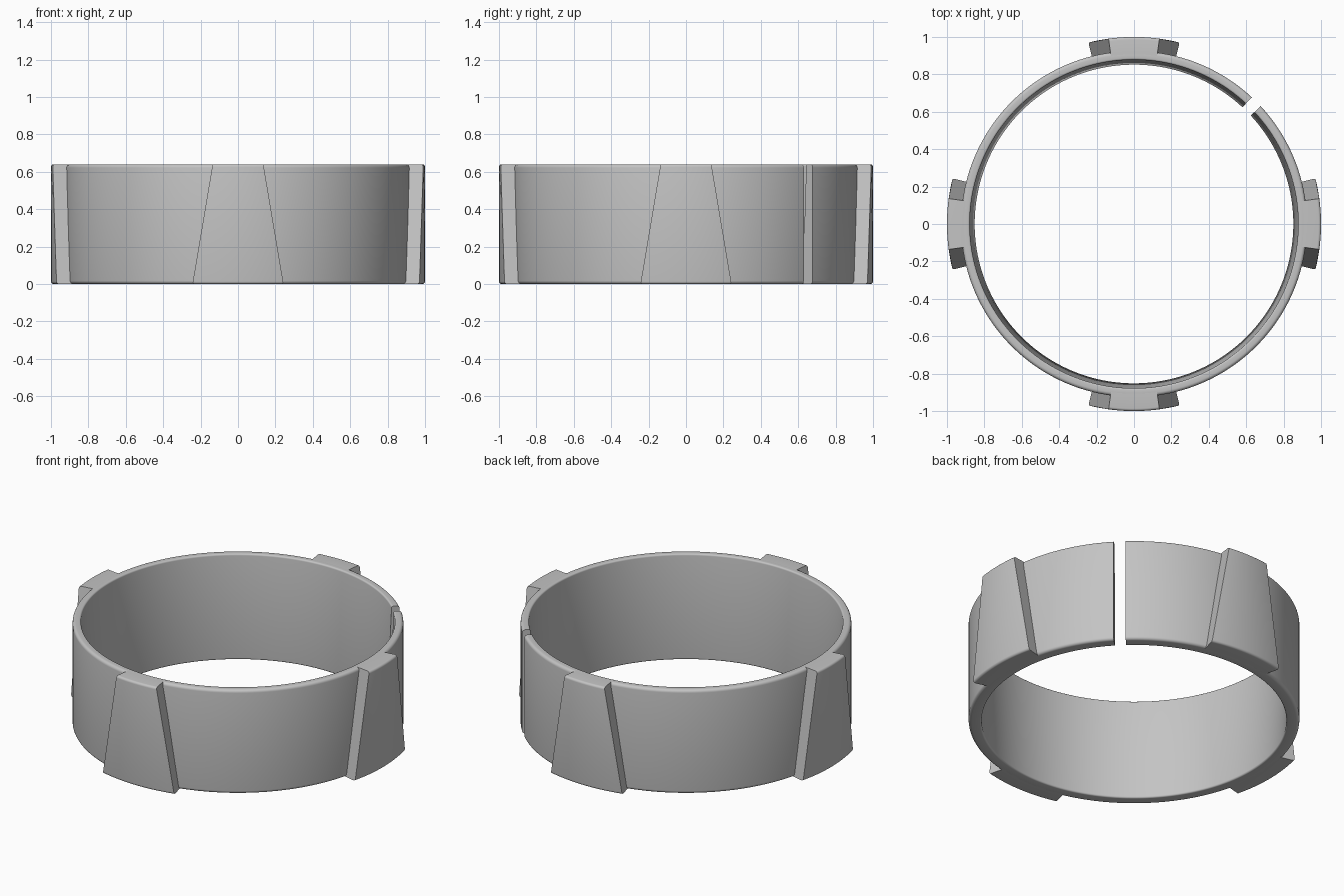
import bpy, bmesh
from math import sin, cos, pi, radians

cube = bpy.data.objects.get("Cube")
if cube:
    bpy.data.objects.remove(cube)

HEIGHT = 0.64

grey = bpy.data.materials.new("plain grey")
grey.use_nodes = True
colour = (0.55, 0.55, 0.55, 1)
grey.diffuse_color = colour
grey.node_tree.nodes["Principled BSDF"].inputs["Base Color"].default_value = colour


def fillet(r, z, radius, start, steps=5):
    """Quarter-circle arc in the (radius, height) plane."""
    angles = [start + pi / 2 * i / steps for i in range(steps + 1)]
    return [(r + radius * cos(a), z + radius * sin(a)) for a in angles]


def sweep(name, profile, start, end, steps):
    """Sweep a closed profile around z; start and end angles depend on height."""
    bm = bmesh.new()
    rows = []
    for i in range(steps + 1):
        row = []
        for r, z in profile:
            a = start(z) + (end(z) - start(z)) * i / steps
            row.append(bm.verts.new((r * cos(a), r * sin(a), z)))
        rows.append(row)
    n = len(profile)
    for a, b in zip(rows, rows[1:]):
        for j in range(n):
            k = (j + 1) % n
            bm.faces.new((a[j], b[j], b[k], a[k]))
    bm.faces.new(rows[0])
    bm.faces.new(rows[-1])
    bmesh.ops.recalc_face_normals(bm, faces=bm.faces)
    mesh = bpy.data.meshes.new(name)
    bm.to_mesh(mesh)
    bm.free()
    mesh.materials.append(grey)
    mesh.polygons.foreach_set("use_smooth", [True] * len(mesh.polygons))
    mesh.set_sharp_from_angle(angle=radians(35))
    obj = bpy.data.objects.new(name, mesh)
    bpy.context.collection.objects.link(obj)
    return obj


# Split ring: rounded rims, inner wall widening slightly upward
e = 0.018
ring_profile = (fillet(0.925 - e, e, e, -pi / 2)
                + fillet(0.925 - e, HEIGHT - e, e, 0)
                + fillet(0.878 + 0.01, HEIGHT - 0.01, 0.01, pi / 2)
                + fillet(0.852 + 0.01, 0.01, 0.01, pi))
gap = radians(2.1)
sweep("split_ring", ring_profile,
      lambda z: pi / 4 + gap, lambda z: pi / 4 + 2 * pi - gap, 180)

# Four raised pads, narrowing toward the top
p = 0.014
pad_profile = ([(0.9, 0)] + fillet(1 - p, p, p, -pi / 2)
               + fillet(1 - p, HEIGHT - p, p, 0) + [(0.9, HEIGHT)])


def half_angle(z):
    return radians(14.1 + (7.8 - 14.1) * z / HEIGHT)


for i, side in enumerate(("left", "back", "right", "front")):
    centre = i * pi / 2
    sweep(side + "_pad", pad_profile,
          lambda z: centre - half_angle(z), lambda z: centre + half_angle(z), 16)
